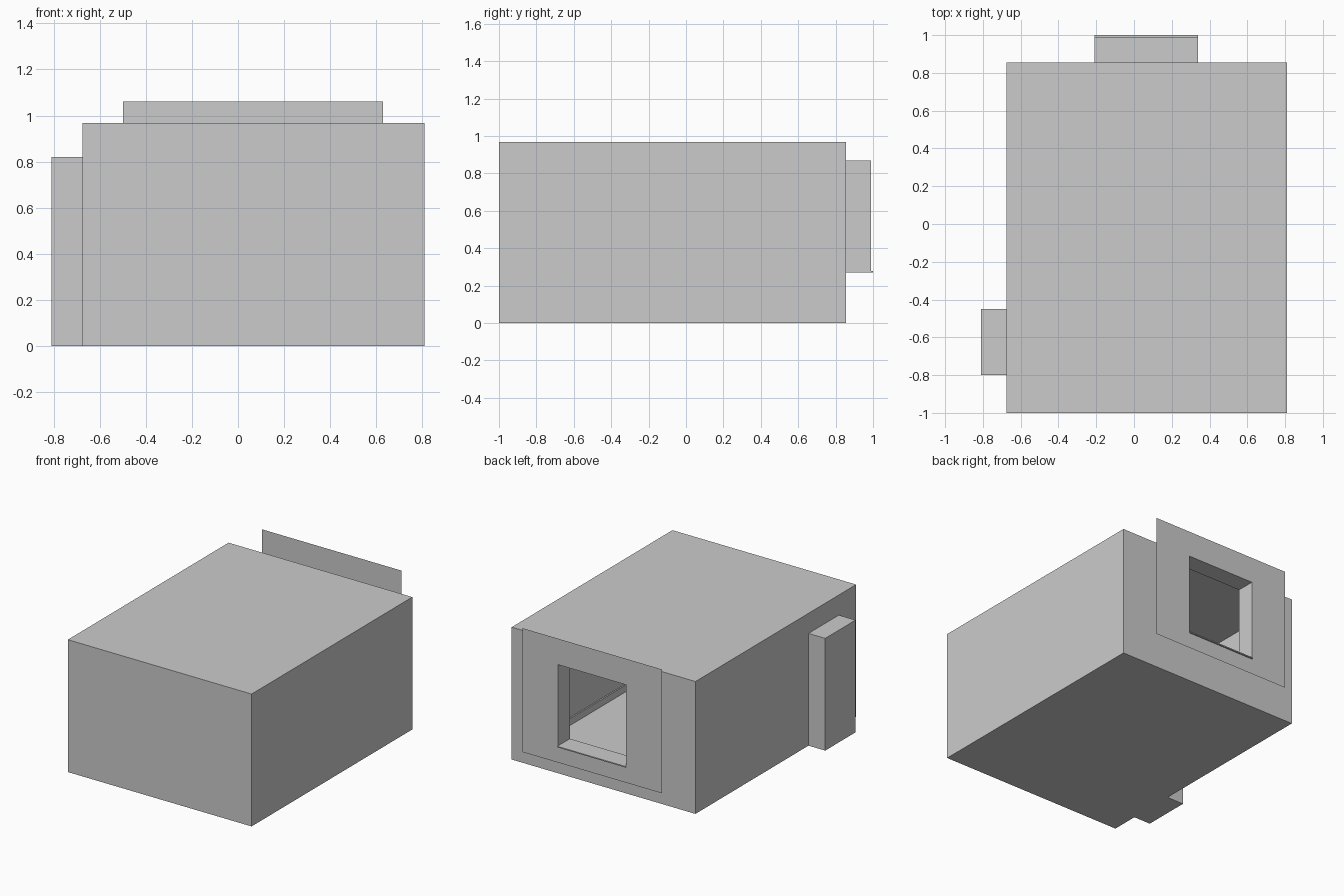
import bpy, bmesh

if "Cube" in bpy.data.objects:
    bpy.data.objects.remove(bpy.data.objects["Cube"])

grey = bpy.data.materials.new("plain grey")
grey.diffuse_color = (0.6, 0.6, 0.6, 1)
grey.use_nodes = True
grey.node_tree.nodes["Principled BSDF"].inputs["Base Color"].default_value = grey.diffuse_color

# Main dimensions
X0, X1, Y0, Y1, H = -0.675, 0.81, -1.0, 0.855, 0.967   # room
WX0, WX1, WZ0, WZ1, WY = -0.21, 0.34, 0.27, 0.87, 0.99  # window opening
DY0, DY1, DZ, DX = -0.80, -0.45, 0.82, -0.81            # doorway recess


def make(name, quads):
    """Object from a list of four-point faces, welded together."""
    bm = bmesh.new()
    for q in quads:
        bm.faces.new([bm.verts.new(p) for p in q])
    bmesh.ops.remove_doubles(bm, verts=bm.verts, dist=1e-5)
    me = bpy.data.meshes.new(name)
    bm.to_mesh(me)
    bm.free()
    me.materials.append(grey)
    ob = bpy.data.objects.new(name, me)
    bpy.context.collection.objects.link(ob)
    return ob


def box(x0, x1, y0, y1, z0, z1, skip=""):
    """Faces of a box; skip lists open sides: l r f b d u."""
    sides = {
        "l": [(x0, y1, z0), (x0, y0, z0), (x0, y0, z1), (x0, y1, z1)],
        "r": [(x1, y0, z0), (x1, y1, z0), (x1, y1, z1), (x1, y0, z1)],
        "f": [(x0, y0, z0), (x1, y0, z0), (x1, y0, z1), (x0, y0, z1)],
        "b": [(x1, y1, z0), (x0, y1, z0), (x0, y1, z1), (x1, y1, z1)],
        "d": [(x0, y1, z0), (x1, y1, z0), (x1, y0, z0), (x0, y0, z0)],
        "u": [(x0, y0, z1), (x1, y0, z1), (x1, y1, z1), (x0, y1, z1)],
    }
    return [q for k, q in sides.items() if k not in skip]


def pierced(us, vs, place):
    """Flat panel split 3 x 3 with its middle cell left open."""
    out = []
    for i in range(3):
        for j in range(3):
            a, b, c, d = us[i], us[i + 1], vs[j], vs[j + 1]
            if (i, j) != (1, 1) and b - a > 1e-6 and d - c > 1e-6:
                out.append([place(b, c), place(a, c), place(a, d), place(b, d)])
    return out


# Room shell: floor, ceiling, two solid walls and two pierced walls
make("room_shell", box(X0, X1, Y0, Y1, 0, H, "lb"))
make("window_wall", pierced((X0, WX0, WX1, X1), (0, WZ0, WZ1, H),
                            lambda u, v: (u, Y1, v)))
make("door_wall", pierced((Y0, DY0, DY1, Y1), (0, 0, DZ, H),
                          lambda u, v: (X0, u, v)))

# Doorway recess, open towards the room
make("door_recess", box(DX, X0, DY0, DY1, 0, DZ, "r"))

# Window tunnel and the flat outer surround
make("window_reveal", box(WX0, WX1, Y1, WY, WZ0, WZ1, "fb"))
make("window_surround", pierced((-0.50, WX0, WX1, 0.63), (0.155, WZ0, WZ1, 1.06),
                                lambda u, v: (u, WY, v)))
make("window_sill", box(WX0, WX1, Y1, 1.0, WZ0, WZ0 + 0.008))

# Skirting boards along the inside walls, broken at the doorway
T, S = 0.01, 0.05
boards = [(X1 - T, X1, Y0, Y1), (X0, X1, Y0, Y0 + T), (X0, X1, Y1 - T, Y1),
          (X0, X0 + T, Y0, DY0), (X0, X0 + T, DY1, Y1)]
for b in boards:
    make("skirting_board", box(*b, 0, S, "d"))
